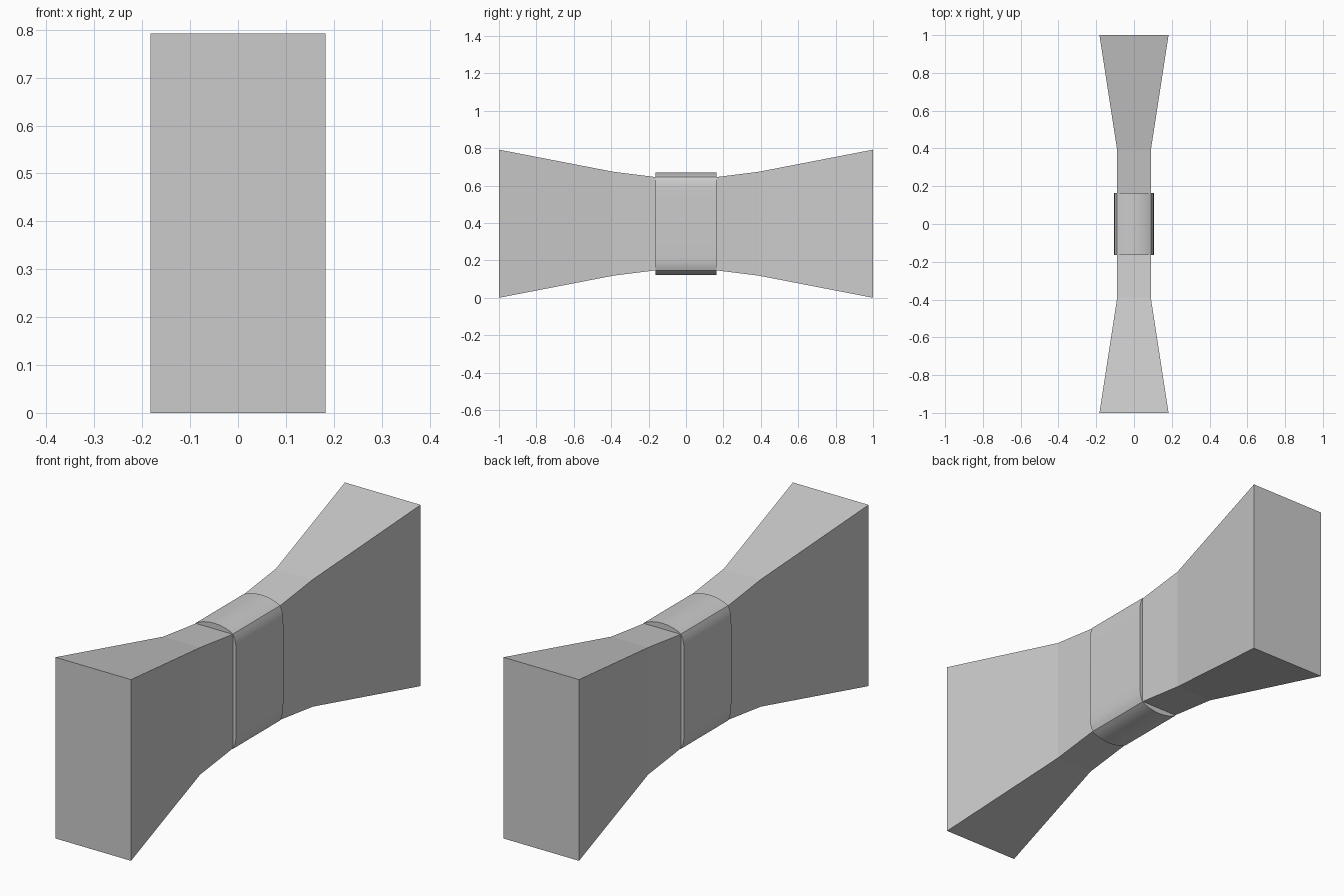
import bpy

if "Cube" in bpy.data.objects:
    bpy.data.objects.remove(bpy.data.objects["Cube"])

CZ = 0.396  # mid height


def loft(name, sections):
    """Join equal-length rings of points into a closed solid."""
    n = len(sections[0])
    verts = [p for s in sections for p in s]
    faces = []
    for k in range(len(sections) - 1):
        a, b = k * n, (k + 1) * n
        for i in range(n):
            j = (i + 1) % n
            faces.append((a + i, a + j, b + j, b + i))
    faces.append(tuple(reversed(range(n))))
    faces.append(tuple(range(len(verts) - n, len(verts))))
    me = bpy.data.meshes.new(name)
    me.from_pydata(verts, [], faces)
    me.update()
    ob = bpy.data.objects.new(name, me)
    bpy.context.collection.objects.link(ob)
    return ob


# Flared bow body: (y, half width, half height), mirrored front to back
half = [(0.16, 0.089, 0.249), (0.39, 0.089, 0.278), (1.0, 0.183, 0.396)]
stations = [(-y, w, h) for y, w, h in reversed(half)] + half
loft("bow_body", [[(w, y, CZ - h), (w, y, CZ + h), (-w, y, CZ + h), (-w, y, CZ - h)]
                  for y, w, h in stations])

# Central knot: four bulging sides meeting at sharp corners
quarter = [(0.105, 0.0), (0.105, 0.17), (0.1035, 0.205), (0.099, 0.23), (0.09, 0.251),
           (0.075, 0.259), (0.052, 0.267), (0.027, 0.272), (0.0, 0.274)]
upper = quarter + [(-x, z) for x, z in reversed(quarter[:-1])]
ring = upper + [(x, -z) for x, z in reversed(upper[1:-1])]
knot = loft("bow_knot", [[(x, y, CZ + z) for x, z in ring] for y in (-0.163, 0.163)])

bpy.context.view_layer.objects.active = knot
knot.select_set(True)
bpy.ops.object.shade_smooth_by_angle(angle=0.6)
for ob in bpy.data.objects:  # face winding outward
    ob.data.flip_normals() if ob.data.polygons[0].normal.x < 0 else None
